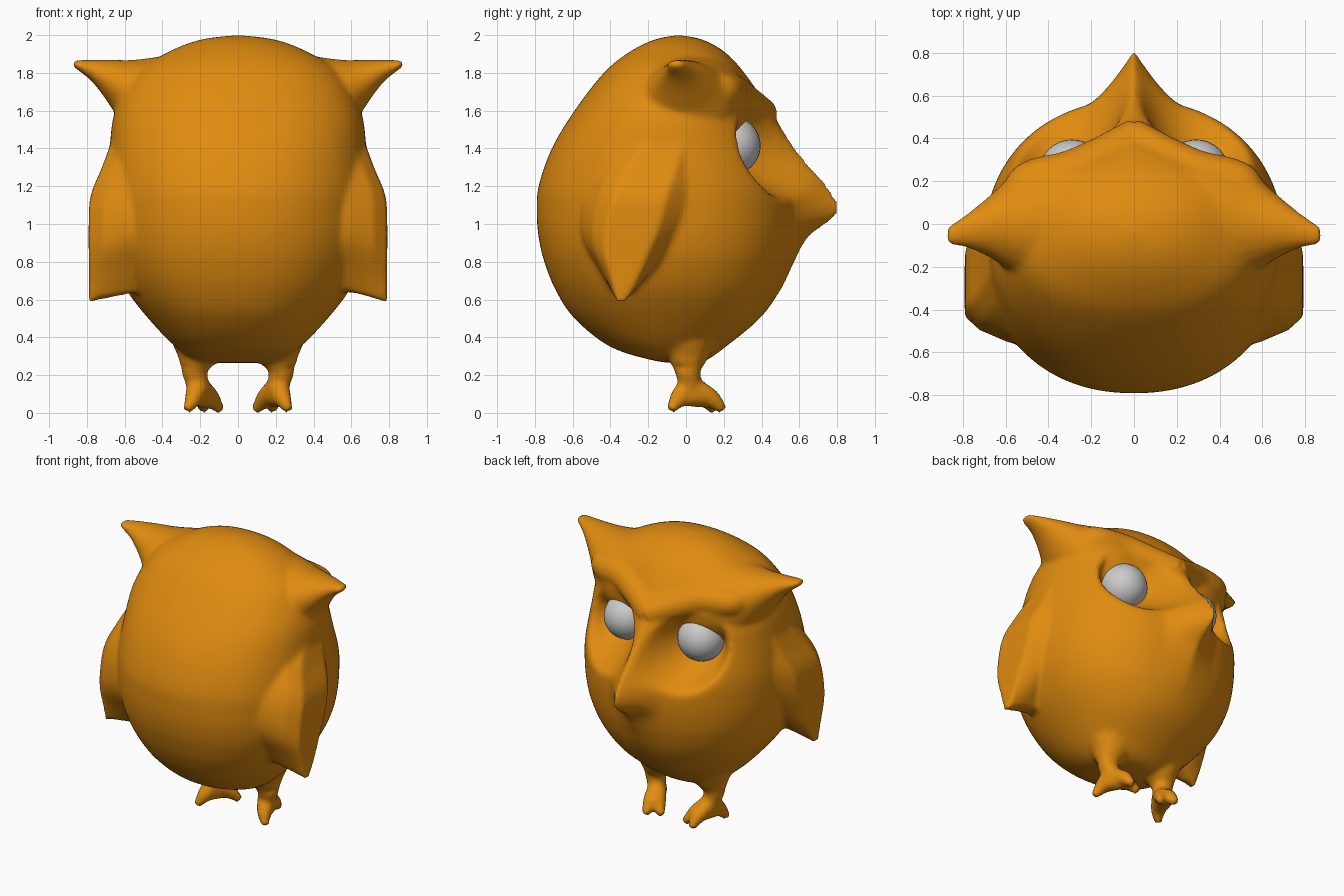
import bpy, bmesh, math
from mathutils import Vector

if "Cube" in bpy.data.objects:
    bpy.data.objects.remove(bpy.data.objects["Cube"])

bm = bmesh.new()


def loft(rings):
    """Skin a list of closed rings and cap both ends."""
    vs = [[bm.verts.new(p) for p in r] for r in rings]
    n = len(vs[0])
    for a, b in zip(vs, vs[1:]):
        for i in range(n):
            j = (i + 1) % n
            bm.faces.new((a[i], a[j], b[j], b[i]))
    bm.faces.new(vs[0][::-1])
    bm.faces.new(vs[-1])


def spline(rows, steps):
    """Catmull-Rom through rows of numbers."""
    v = [Vector(r) for r in rows]
    out = []
    for i in range(len(v) - 1):
        p0, p1, p2, p3 = v[max(i - 1, 0)], v[i], v[i + 1], v[min(i + 2, len(v) - 1)]
        for k in range(steps):
            t = k / steps
            out.append(p1 + 0.5 * t * ((p2 - p0) + t * ((2 * p0 - 5 * p1 + 4 * p2 - p3)
                       + t * (3 * (p1 - p2) + p3 - p0))))
    return out + [v[-1]]


def tube(rows, steps=4, n=14):
    """Tapered tube through (x, y, z, radius) rows."""
    pts = spline(rows, steps)
    rings = []
    for i, p in enumerate(pts):
        d = (pts[min(i + 1, len(pts) - 1)].xyz - pts[max(i - 1, 0)].xyz)
        q = d.to_track_quat('Z', 'Y')
        rings.append([p.xyz + q @ Vector((p[3] * math.cos(a), p[3] * math.sin(a), 0))
                      for a in (2 * math.pi * k / n for k in range(n))])
    loft(rings)


# Body: rows of height, half width, back y, face y, beak ridge
BODY = [(.265, .02, -.02, .02, 0), (.275, .2, -.16, .1, 0), (.35, .33, -.40, .21, 0),
        (.5, .475, -.59, .39, 0), (.65, .59, -.69, .49, .01), (.8, .66, -.75, .545, .03),
        (.93, .69, -.78, .57, .08), (1.06, .70, -.79, .58, .225), (1.2, .70, -.78, .57, .18),
        (1.4, .68, -.71, .50, .08), (1.6, .65, -.59, .41, .04), (1.8, .54, -.435, .30, .01),
        (1.91, .37, -.30, .205, 0), (1.975, .2, -.17, .09, 0), (2.0, .01, -.05, -.03, 0)]


def soft(v):
    return math.copysign(abs(v) ** .92, v)


rings = []
for z, w, yb, yf, beak in spline(BODY, 8):
    ring = []
    yc, h = (yb + yf) / 2, (yf - yb) / 2
    for k in range(160):
        a = 2 * math.pi * k / 160
        x, y = w * soft(math.cos(a)), yc + h * soft(math.sin(a))
        if y > yc:
            y += beak * max(0, 1 - abs(x) / .22) ** 1.5
            # eye sockets: soft bowls pressed into the face
            bowl = .16 + 4.2 * ((abs(x) - .35) ** 2 + (z - 1.42) ** 2)
            lo, gap = min(y, bowl), abs(y - bowl)
            y = lo - .025 * math.log(1 + math.exp(-gap / .025)) * (1 if bowl < y + .1 else 0)
        ring.append((x, y, z))
    rings.append(ring)
loft(rings)

# Ear tufts: x, y, z, y radius, z radius
EAR = [(.15, -.02, 1.62, .36, .34), (.38, .01, 1.62, .31, .275), (.55, .0, 1.645, .24, .225),
       (.66, -.01, 1.735, .155, .135), (.77, -.03, 1.81, .085, .06), (.875, -.055, 1.85, .04, .018)]
# Wings: z, rear y, front y, outer x
WING = [(.585, -.38, -.32, .79), (.7, -.43, -.26, .79), (.85, -.49, -.2, .79), (1.0, -.49, -.14, .79),
        (1.15, -.45, -.1, .78), (1.3, -.38, -.05, .72), (1.45, -.25, 0, .665)]

for s in (1, -1):
    loft([[(s * x, y + ry * math.cos(a), z + rz * math.sin(a))
           for a in (2 * math.pi * k / 24 for k in range(24))]
          for x, y, z, ry, rz in spline(EAR, 5)])

    rings = []
    for z, y0, y1, xo in spline(WING, 4):
        g = .4 * (y1 - y0)
        rings.append([(s * .4, y0 - .6 * g, z + .08), (s * (xo - .21), y0 - .45 * g, z + .06),
                      (s * (xo - .07), y0, z + .03),
                      (s * xo, y0 + .5 * g, z), (s * xo, y1, z),
                      (s * (xo - .11), y1 + g, z + .04), (s * .4, y1 + g, z + .08)])
    loft(rings)

    # Brow ridge
    tube([(s * x, y, z, r) for x, y, z, r in
          [(-.02, .41, 1.57, .09), (.15, .31, 1.64, .10), (.3, .24, 1.69, .105),
           (.45, .21, 1.70, .10), (.52, .17, 1.71, .09), (.54, .08, 1.71, .06)]])

    # Leg and three toes
    tube([(s * .20, .01, .42, .18), (s * .215, .01, .31, .12), (s * .23, .01, .23, .075),
          (s * .215, .02, .15, .06), (s * .20, .03, .06, .05)])
    for tx, ty in ((.27, -.08), (.09, .15), (.18, .20)):
        tube([(s * .21, .02, .14, .06), (s * (.1 + tx * .5), .01 + ty * .6, .08, .05),
              (s * tx, ty, .012, .025)])
    # web between the toes
    tube([(s * .24, -.05, .07, .04), (s * .2, .05, .09, .06), (s * .15, .15, .07, .05)])

bmesh.ops.recalc_face_normals(bm, faces=bm.faces)
mesh = bpy.data.meshes.new("owl_body")
bm.to_mesh(mesh)
bm.free()
body = bpy.data.objects.new("owl_body", mesh)
bpy.context.collection.objects.link(body)

# Fuse all body parts into one smooth skin
rm = body.modifiers.new("fuse", 'REMESH')
rm.mode = 'VOXEL'
rm.voxel_size = .016
rm.use_smooth_shade = True
sm = body.modifiers.new("soften", 'SMOOTH')
sm.factor = .5
sm.iterations = 8

mat = bpy.data.materials.new("orange")
mat.diffuse_color = (.75, .26, .005, 1)
mat.use_nodes = True
mat.node_tree.nodes["Principled BSDF"].inputs["Base Color"].default_value = mat.diffuse_color
mesh.materials.append(mat)

# Eyes
for s, side in ((1, "right"), (-1, "left")):
    bpy.ops.mesh.primitive_uv_sphere_add(segments=32, ring_count=16, radius=.155,
                                         location=(s * .29, .24, 1.415))
    eye = bpy.context.object
    eye.name = "eye_" + side
    bpy.ops.object.shade_smooth()
